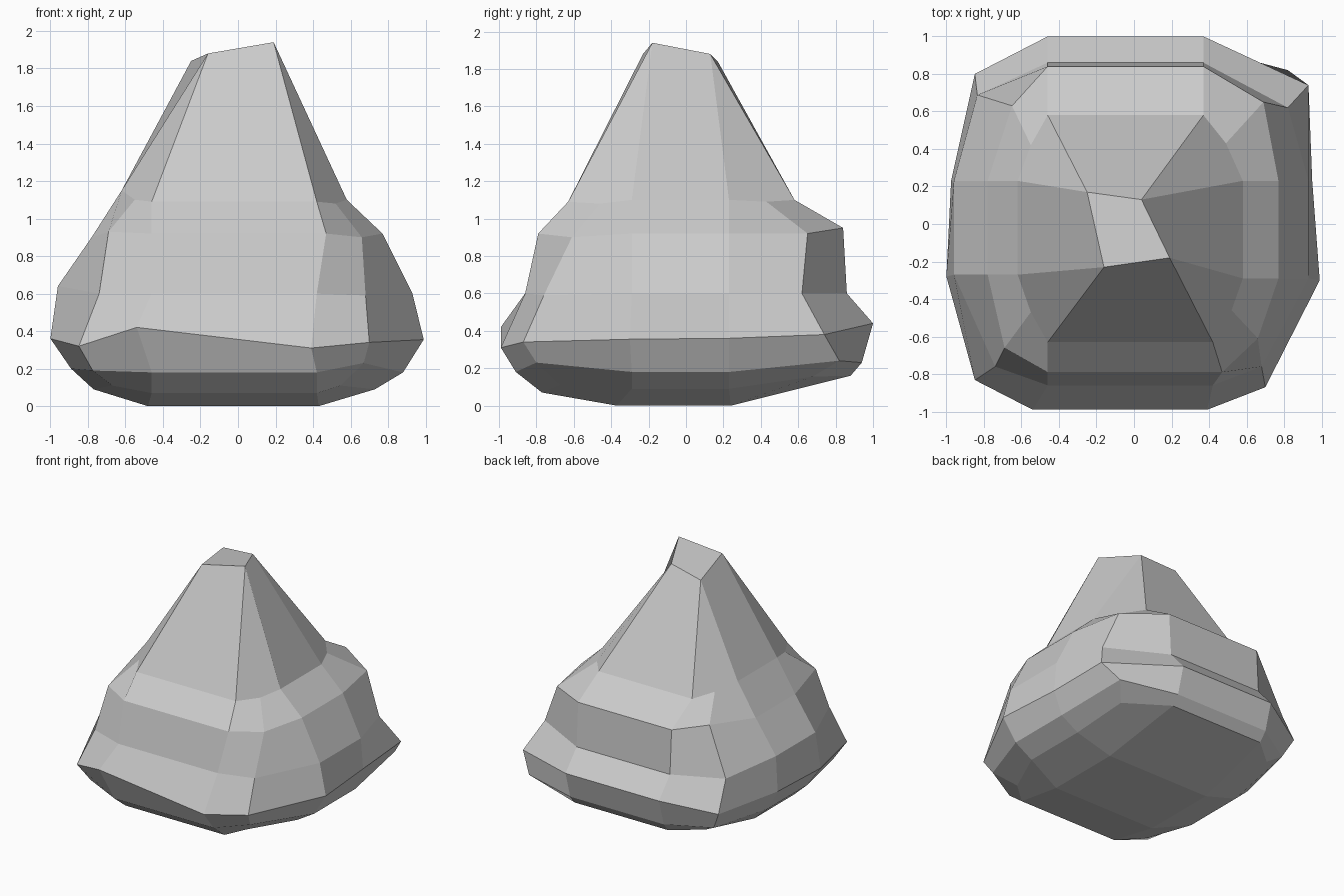
import bpy, bmesh

# Each course of the rock: (offset, height) of front, right, back, left sides,
# then how far its corners drop below the sides
COURSES = [
    ((-0.63, 1.09), (0.58, 1.10), (0.58, 1.10), (-0.62, 1.15), 0.02),
    ((-0.79, 0.92), (0.77, 0.92), (0.84, 0.95), (-0.78, 0.90), 0.02),
    ((-0.86, 0.60), (0.93, 0.60), (0.86, 0.60), (-0.96, 0.64), 0.02),
    ((-0.99, 0.36), (0.95, 0.36), (1.00, 0.44), (-0.975, 0.36), 0.04),
    ((-0.91, 0.18), (0.88, 0.18), (0.94, 0.23), (-0.89, 0.20), 0.00),
    ((-0.77, 0.07), (0.73, 0.09), (0.88, 0.16), (-0.77, 0.09), -0.03),
]
# Corner positions as fractions of the side offsets: FL, FR, BR, BL
CORNERS = [(0.87, 0.84), (0.75, 0.87), (0.95, 0.77), (0.87, 0.80)]
# Uneven chips: (course, point) -> position
CHIPS = {
    (0, 0): (-0.55, -0.47, 1.10), (0, 3): (0.52, -0.46, 1.08),
    (0, 6): (0.49, 0.43, 1.09), (0, 9): (-0.55, 0.42, 1.12),
    (1, 0): (-0.69, -0.66, 0.93), (1, 2): (0.47, -0.79, 0.92),
    (1, 3): (0.66, -0.61, 0.90), (1, 6): (0.69, 0.65, 0.92),
    (1, 9): (-0.65, 0.63, 0.96),
    (2, 0): (-0.74, -0.76, 0.60), (2, 3): (0.68, -0.76, 0.59),
    (2, 6): (0.82, 0.62, 0.60),
    (3, 1): (-0.54, -0.99, 0.42), (3, 2): (0.39, -0.99, 0.31),
    (3, 3): (0.70, -0.87, 0.34), (3, 4): (0.99, -0.30, 0.355),
    (3, 6): (0.93, 0.74, 0.38), (3, 11): (-1.0, -0.28, 0.36),
    (4, 3): (0.67, -0.80, 0.23), (4, 6): (0.82, 0.82, 0.24),
}
PEAK = [(-0.16, -0.23, 1.88), (0.19, -0.18, 1.94), (0.04, 0.13, 1.88), (-0.25, 0.17, 1.84)]
BASE = [(-0.48, -0.37, 0), (0.43, -0.37, 0), (0.43, 0.24, 0), (-0.48, 0.24, 0)]


def course_points(index):
    """Twelve points round one course, starting at the front left corner."""
    (f, fz), (r, rz), (b, bz), (l, lz), drop = COURSES[index]
    sides = [
        ((-0.46, f, fz), (0.42, f, fz)),
        ((r, -0.29, rz), (r, 0.23, rz)),
        ((0.37, b, bz), (-0.46, b, bz)),
        ((l, 0.23, lz), (l, -0.27, lz)),
    ]
    xs, ys = (l, r, r, l), (f, f, b, b)
    heights = (fz, rz, bz, lz)
    points = []
    for i in range(4):
        kx, ky = CORNERS[i]
        z = (heights[i] + heights[i - 1]) / 2 - drop
        points += [(xs[i] * kx, ys[i] * ky, z), *sides[i]]
    return [CHIPS.get((index, i), p) for i, p in enumerate(points)]


def cap(bm, ring, inner):
    """Close a course with a three by three patch."""
    for i in range(4):
        bm.faces.new((ring[3 * i], ring[3 * i + 1], inner[i], ring[3 * i - 1]))
        bm.faces.new((ring[3 * i + 1], ring[3 * i + 2], inner[(i + 1) % 4], inner[i]))
    bm.faces.new(inner)


# Rock body
bm = bmesh.new()
rings = [[bm.verts.new(p) for p in course_points(i)] for i in range(len(COURSES))]
for upper, lower in zip(rings, rings[1:]):
    for i in range(12):
        j = (i + 1) % 12
        bm.faces.new((upper[i], lower[i], lower[j], upper[j]))

# Peak and underside
cap(bm, rings[0], [bm.verts.new(p) for p in PEAK])
cap(bm, rings[-1], [bm.verts.new(p) for p in BASE])
bmesh.ops.recalc_face_normals(bm, faces=bm.faces)

mesh = bpy.data.meshes.new("rock")
bm.to_mesh(mesh)
bm.free()
rock = bpy.data.objects.new("rock", mesh)
bpy.context.collection.objects.link(rock)
